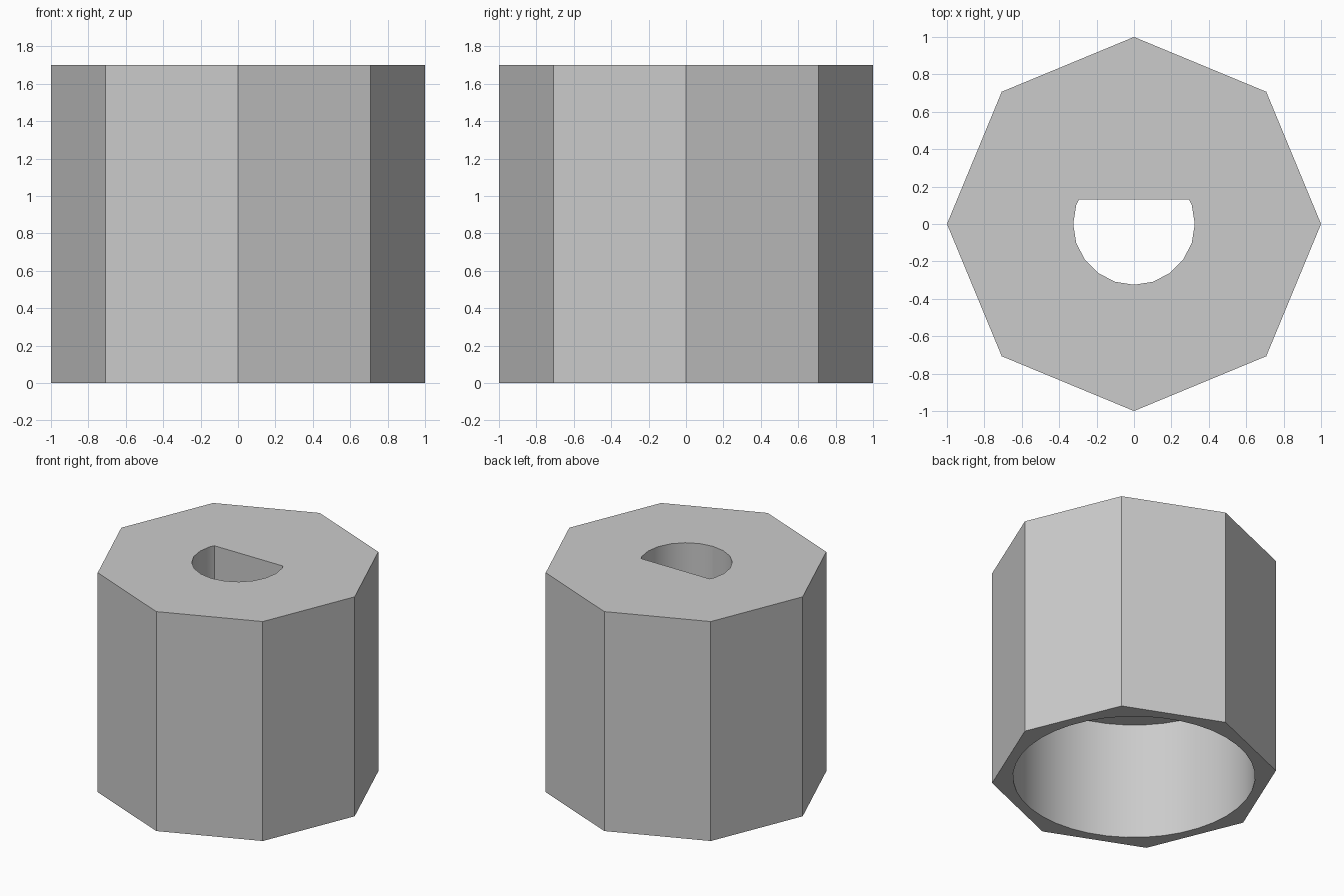
import bpy, bmesh
from math import cos, sin, pi, radians

cube = bpy.data.objects.get("Cube")
if cube:
    bpy.data.objects.remove(cube, do_unlink=True)

HEIGHT = 1.7
BORE_DEPTH = 0.91
FLAT_Y = 0.13

grey = bpy.data.materials.new("plain grey")
colour = (0.6, 0.6, 0.6, 1)
grey.diffuse_color = colour
grey.use_nodes = True
grey.node_tree.nodes["Principled BSDF"].inputs["Base Color"].default_value = colour


def ring(radius, sides):
    return [(radius * cos(2 * pi * i / sides), radius * sin(2 * pi * i / sides))
            for i in range(sides)]


def prism(name, outline, bottom, top):
    """Extrude a flat outline between two heights."""
    bm = bmesh.new()
    face = bm.faces.new([bm.verts.new((x, y, bottom)) for x, y in outline])
    result = bmesh.ops.extrude_face_region(bm, geom=[face])
    moved = [v for v in result["geom"] if isinstance(v, bmesh.types.BMVert)]
    bmesh.ops.translate(bm, verts=moved, vec=(0, 0, top - bottom))
    bmesh.ops.recalc_face_normals(bm, faces=bm.faces[:])
    mesh = bpy.data.meshes.new(name)
    bm.to_mesh(mesh)
    bm.free()
    mesh.materials.append(grey)
    obj = bpy.data.objects.new(name, mesh)
    bpy.context.collection.objects.link(obj)
    return obj


# Octagonal body
body = prism("octagonal_knob", ring(1, 8), 0, HEIGHT)

# Wide round bore, open at the bottom
bore = prism("bore_cutter", ring(0.85, 40), -0.2, BORE_DEPTH)

# D-shaped shaft hole: a circle cut off by a flat at the back
R, SIDES = 0.325, 20
corner = [p for p in ring(R, SIDES) if p[0] > 0 and p[1] > 0]
below = max((p for p in corner if p[1] < FLAT_Y), key=lambda p: p[1])
above = min((p for p in corner if p[1] > FLAT_Y), key=lambda p: p[1])
t = (FLAT_Y - below[1]) / (above[1] - below[1])
flat_x = below[0] + t * (above[0] - below[0])
arc = ring(R, SIDES)
start = next(i for i, p in enumerate(arc) if p[1] > FLAT_Y)
arc = [p for p in arc[start:] + arc[:start] if p[1] < FLAT_Y]
outline = [(-flat_x, FLAT_Y)] + arc + [(flat_x, FLAT_Y)]
shaft = prism("shaft_hole_cutter", outline, BORE_DEPTH - 0.2, HEIGHT + 0.2)

# Cut both holes, then discard the cutters
bpy.context.view_layer.objects.active = body
body.select_set(True)
for cutter in (bore, shaft):
    cutter.hide_render = True
    cutter.select_set(False)
    mod = body.modifiers.new("cut", "BOOLEAN")
    mod.operation = "DIFFERENCE"
    mod.solver = "EXACT"
    mod.object = cutter
    bpy.ops.object.modifier_apply(modifier=mod.name)
    bpy.data.objects.remove(cutter, do_unlink=True)

# Round walls smooth, octagon edges sharp
bpy.ops.object.shade_smooth_by_angle(angle=radians(30))
